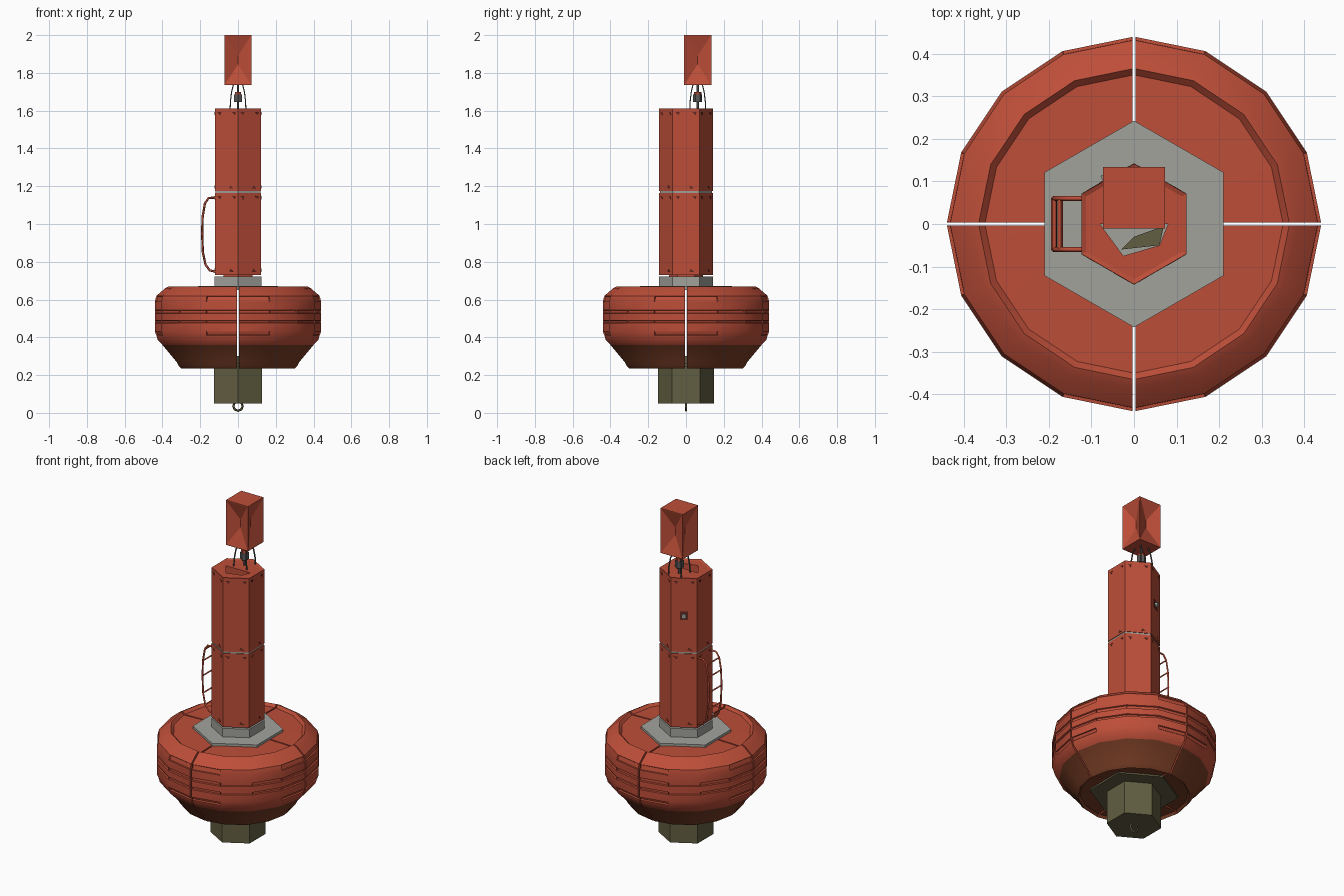
import bpy, bmesh, math
from mathutils import Vector, Matrix

if "Cube" in bpy.data.objects:
    bpy.data.objects.remove(bpy.data.objects["Cube"])


def material(name, r, g, b):
    m = bpy.data.materials.new(name)
    m.use_nodes = True
    m.diffuse_color = (r, g, b, 1)
    m.node_tree.nodes["Principled BSDF"].inputs["Base Color"].default_value = (r, g, b, 1)
    return m


RED = material("buoy red", 0.51, 0.076, 0.04)
BROWN = material("underside brown", 0.18, 0.045, 0.018)
GREY = material("steel grey", 0.36, 0.36, 0.335)
OLIVE = material("ballast olive", 0.122, 0.112, 0.054)
DARK = material("dark steel", 0.1, 0.1, 0.1)
SHADE = material("recess dark red", 0.13, 0.022, 0.013)


def finish(bm, name, *mats):
    bmesh.ops.recalc_face_normals(bm, faces=bm.faces)
    mesh = bpy.data.meshes.new(name)
    bm.to_mesh(mesh)
    bm.free()
    for m in mats:
        mesh.materials.append(m)
    ob = bpy.data.objects.new(name, mesh)
    bpy.context.collection.objects.link(ob)
    return ob


def prism(name, points, z0, z1, mat, top_inset=0.0):
    """Upright prism over a plan outline."""
    bm = bmesh.new()
    base = bm.faces.new([bm.verts.new((x, y, z0)) for x, y in points])
    top = [bm.verts.new((x, y, z1)) for x, y in points]
    n = len(points)
    cap = bm.faces.new(top)
    for i in range(n):
        j = (i + 1) % n
        bm.faces.new((base.verts[i], base.verts[j], top[j], top[i]))
    bmesh.ops.recalc_face_normals(bm, faces=bm.faces)
    if top_inset:
        bmesh.ops.inset_region(bm, faces=[cap], thickness=top_inset, depth=-0.005)
    return finish(bm, name, mat)


def ring(radius, sides=6):
    # hexagons carry corners on the y axis
    return [(radius * math.cos(a), radius * math.sin(a))
            for a in (math.radians(30) + math.tau * i / sides for i in range(sides))]


def tube(name, points, radius, mat, cyclic=False):
    curve = bpy.data.curves.new(name, "CURVE")
    curve.dimensions = "3D"
    curve.bevel_depth = radius
    curve.bevel_resolution = 0
    curve.use_fill_caps = True
    spline = curve.splines.new("POLY")
    spline.points.add(len(points) - 1)
    for p, co in zip(spline.points, points):
        p.co = (*co, 1)
    spline.use_cyclic_u = cyclic
    curve.materials.append(mat)
    ob = bpy.data.objects.new(name, curve)
    bpy.context.collection.objects.link(ob)
    return ob


# Float: four lathed quadrants with narrow seams
PROFILE = [(0.12, 0.26), (0.29, 0.25), (0.30, 0.235), (0.315, 0.25), (0.325, 0.27), (0.40, 0.36),
           (0.425, 0.385), (0.432, 0.41), (0.44, 0.43), (0.44, 0.475), (0.44, 0.49),
           (0.44, 0.525), (0.44, 0.545), (0.44, 0.59), (0.432, 0.62),
           (0.385, 0.66), (0.365, 0.67), (0.35, 0.655), (0.12, 0.66)]
LONG_GROOVES, SHORT_GROOVES, BROWN_BANDS = (9, 11), (7, 13), range(0, 5)
GAP, STEPS = 0.004, 4


def float_quadrant(name, turn):
    bm = bmesh.new()
    cols = []
    for s in range(STEPS + 1):
        a = math.pi / 2 * s / STEPS
        cols.append([bm.verts.new((max(r * math.cos(a), GAP), max(r * math.sin(a), GAP), z))
                     for r, z in PROFILE])
    grooves = []
    n = len(PROFILE)
    for s in range(STEPS):
        for k in range(n):
            j = (k + 1) % n
            f = bm.faces.new((cols[s][k], cols[s + 1][k], cols[s + 1][j], cols[s][j]))
            f.material_index = 1 if k in BROWN_BANDS else 0
            f.smooth = True
            if k in LONG_GROOVES or (k in SHORT_GROOVES and s in (0, STEPS - 1)):
                grooves.append(f)
    for end in (cols[0], cols[-1]):
        bm.faces.new(end)
    bmesh.ops.recalc_face_normals(bm, faces=bm.faces)
    # pressed slots around the rim
    bmesh.ops.inset_individual(bm, faces=grooves, thickness=0.004, depth=-0.007)
    bmesh.ops.rotate(bm, verts=bm.verts, matrix=Matrix.Rotation(turn, 3, "Z"))
    ob = finish(bm, name, RED, BROWN)
    bpy.ops.object.select_all(action="DESELECT")
    ob.select_set(True)
    bpy.context.view_layer.objects.active = ob
    bpy.ops.object.shade_smooth_by_angle(angle=math.radians(30))


for i, side in enumerate(("back_left", "back_right", "front_right", "front_left")):
    float_quadrant("float_" + side, i * math.pi / 2)

# Ballast, flanges and collars
prism("ballast", ring(0.148), 0.05, 0.30, OLIVE)
prism("lower_flange", ring(0.24), 0.245, 0.262, OLIVE)
prism("upper_flange", ring(0.243), 0.65, 0.672, GREY)
prism("collar", ring(0.143), 0.66, 0.722, GREY)
prism("neck", ring(0.09), 0.71, 0.74, RED)
prism("joint_ring", ring(0.138), 1.16, 1.18, GREY)
tube("mooring_eye", [(0.025 * math.cos(a), 0, 0.036 + 0.025 * math.sin(a))
                     for a in (math.tau * i / 8 for i in range(8))], 0.006, OLIVE, True)

# Column, with an open hatch in the front half of its top
prism("lower_column", ring(0.142), 0.73, 1.165, RED)
upper = prism("upper_column", ring(0.142), 1.175, 1.612, RED, 0.012)
HATCH = [(-0.08, 0), (-0.025, -0.075), (0.06, -0.05), (0.08, 0)]
cutter = prism("hatch_cutter", HATCH, 1.45, 1.7, RED)
cutter.hide_render = True
cutter.hide_viewport = True
cut = upper.modifiers.new("hatch", "BOOLEAN")
cut.operation = "DIFFERENCE"
cut.object = cutter
prism("hatch_floor", HATCH, 1.45, 1.46, GREY)
prism("hatch_box", [(-0.03, -0.06), (0.06, -0.05), (0.07, -0.005), (0.0, -0.03)], 1.46, 1.53, OLIVE)


def face_frame(angle, z):
    """Placement on a column side: local z points outward, local y up."""
    a = math.radians(angle)
    out = Vector((math.cos(a), math.sin(a), 0))
    up = Vector((0, 0, 1))
    m = Matrix((up.cross(out), up, out)).transposed().to_4x4()
    m.translation = out * 0.123 + up * z
    return m


# Small triangular fastener recesses on each column side
for angle in range(0, 360, 60):
    for z, x in ((1.585, -0.045), (1.585, 0.045), (1.195, 0.03),
                 (1.14, -0.045), (1.14, 0.045), (0.755, 0.03)):
        s = 1 if z in (1.585, 1.14) else -1
        tri = prism("fastener", [(x - 0.012, s * 0.008), (x + 0.012, s * 0.008),
                                 (x + s * 0.006, -s * 0.009)], -0.002, 0.001, SHADE)
        tri.matrix_world = face_frame(angle, z)

# Socket on the rear right side
square = [(-1, -1), (1, -1), (1, 1), (-1, 1)]
plate = prism("socket_plate", [(x * 0.022, y * 0.025) for x, y in square], -0.002, 0.002, SHADE)
plug = prism("socket_plug", ring(0.014), 0, 0.014, GREY)
for ob in (plate, plug):
    ob.matrix_world = face_frame(120, 1.39)

# Ladder on the right side
RAIL = [(-0.12, 1.14), (-0.155, 1.138), (-0.175, 1.11), (-0.187, 1.04), (-0.19, 0.95),
        (-0.186, 0.85), (-0.172, 0.785), (-0.15, 0.755), (-0.12, 0.747)]
for side, y in (("front", -0.06), ("rear", 0.06)):
    tube("ladder_rail_" + side, [(x, y, z) for x, z in RAIL], 0.006, RED)
for x, z in RAIL[2:7:1]:
    tube("ladder_rung", [(x, -0.06, z), (x, 0.06, z)], 0.005, RED)

# Reflector on four bowed legs, with a small lamp beneath
CY = 0.062
for sx in (-1, 1):
    for sy in (-1, 1):
        tube("reflector_leg", [(sx * r, CY + sy * r, z) for r, z in
                               ((0.042, 1.60), (0.04, 1.65), (0.034, 1.70), (0.024, 1.74))], 0.004, DARK)
for name, r, z0, z1, mat in (("lamp", 0.024, 1.645, 1.685, DARK), ("lamp_cap", 0.019, 1.685, 1.70, RED),
                             ("lamp_stem", 0.007, 1.60, 1.74, DARK)):
    prism(name, [(x, y + CY) for x, y in ring(r)], z0, z1, mat)

bm = bmesh.new()
bmesh.ops.create_cube(bm, size=1, matrix=Matrix.Translation((0, CY, 1.868))
                      @ Matrix.Diagonal((0.145, 0.145, 0.264, 1)))
sides = [f for f in bm.faces if abs(f.normal.z) < 0.5]
bmesh.ops.inset_individual(bm, faces=sides, thickness=0.007)
# sink each side into a hollow wedge with a short vertical valley
for f in sides:
    normal, centre = f.normal.copy(), f.calc_center_median()
    corners = list(f.verts)
    tip = {s: bm.verts.new(centre - normal * 0.035 + Vector((0, 0, s * 0.022))) for s in (-1, 1)}
    level = [1 if v.co.z > centre.z else -1 for v in corners]
    bm.faces.remove(f)
    for i in range(4):
        j = (i + 1) % 4
        a, b = tip[level[i]], tip[level[j]]
        bm.faces.new((corners[i], corners[j], a) if a == b else (corners[i], corners[j], b, a))
finish(bm, "radar_reflector", RED)
